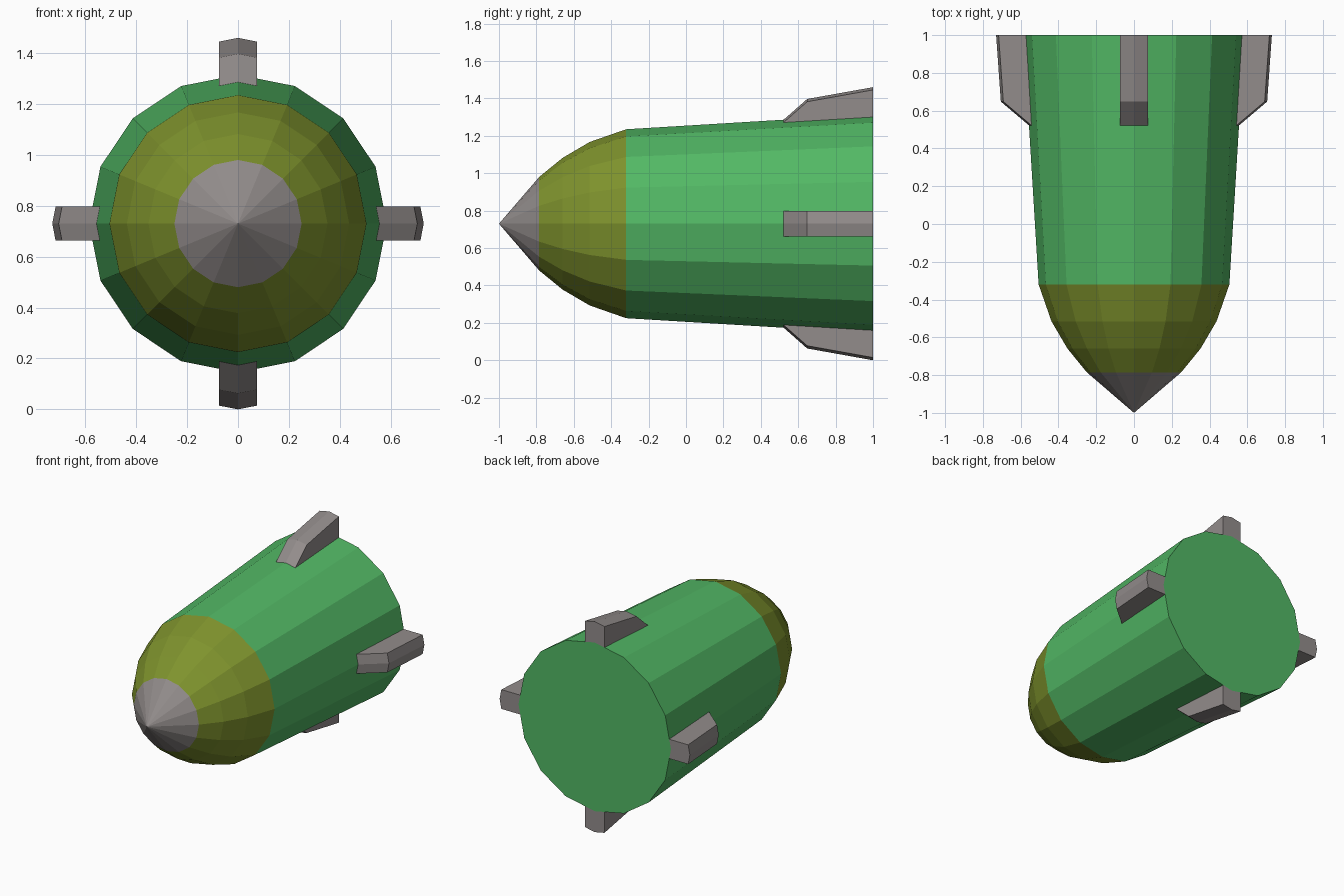
import bpy, bmesh, math

if "Cube" in bpy.data.objects:
    bpy.data.objects.remove(bpy.data.objects["Cube"])

SIDES = 16
CZ = 0.73  # height of the long axis


def material(name, rgb):
    m = bpy.data.materials.new(name)
    m.diffuse_color = (*rgb, 1)
    m.use_nodes = True
    m.node_tree.nodes["Principled BSDF"].inputs["Base Color"].default_value = m.diffuse_color
    return m


green = material("green", (0.085, 0.48, 0.13))
olive = material("olive", (0.21, 0.29, 0.026))
grey = material("warm grey", (0.29, 0.265, 0.26))


def finish(bm, name, mat):
    bmesh.ops.recalc_face_normals(bm, faces=bm.faces)
    me = bpy.data.meshes.new(name)
    bm.to_mesh(me)
    bm.free()
    me.materials.append(mat)
    ob = bpy.data.objects.new(name, me)
    bpy.context.collection.objects.link(ob)
    return ob


def lathe(name, profile, mat, cap=False):
    """Spin (y, radius) points around the long axis; radius 0 is a point."""
    bm = bmesh.new()
    rings = []
    for y, r in profile:
        n = SIDES if r > 0 else 1
        rings.append([bm.verts.new((r * math.cos(2 * math.pi * i / SIDES), y,
                                    CZ + r * math.sin(2 * math.pi * i / SIDES)))
                      for i in range(n)])
    for a, b in zip(rings, rings[1:]):
        for i in range(SIDES):
            j = (i + 1) % SIDES
            if len(a) == 1:
                bm.faces.new((a[0], b[i], b[j]))
            else:
                bm.faces.new((a[i], a[j], b[j], b[i]))
    ob_cap = rings[-1]
    if cap:
        bm.faces.new(ob_cap)
    # open shells: point the normals away from the axis
    ob = finish(bm, name, mat)
    me = ob.data
    p = me.polygons[0]
    if p.normal.x * p.center.x + p.normal.z * (p.center.z - CZ) < 0:
        me.flip_normals()
    return ob


# Nose, shoulder and tapered body
lathe("nose_tip", [(-1, 0), (-0.785, 0.25)], grey)
lathe("shoulder", [(-0.785, 0.25), (-0.66, 0.352), (-0.515, 0.437), (-0.32, 0.505)], olive)
lathe("body", [(-0.32, 0.505), (1, 0.585)], green, cap=True)


def body_radius(y):
    return 0.505 + 0.08 * (y + 0.32) / 1.32


def fin(name, turn, half, mid_r):
    """Ridged fin whose root lies flush on the two body facets below it."""
    rx, rz = math.cos(turn), math.sin(turn)
    drop = half * math.tan(math.pi / SIDES)
    bm = bmesh.new()

    def section(y, r):
        return [bm.verts.new((rx * (r - d) - rz * t, y, CZ + rz * (r - d) + rx * t))
                for t, d in ((-half, drop), (0, 0), (half, drop))]

    front = section(0.522, body_radius(0.522))
    root = section(1, body_radius(1))
    mid = section(0.648, mid_r)
    rear = section(1, 0.73)
    for a, b in ((front, mid), (mid, rear), (rear, root)):
        for i in (0, 1):
            bm.faces.new((a[i], a[i + 1], b[i + 1], b[i]))
    for i in (0, 2):
        bm.faces.new((front[i], mid[i], rear[i], root[i]))
    ob = finish(bm, name, grey)
    # first face is on the ridge: it must point outwards
    n = ob.data.polygons[0].normal
    if n.x * rx + n.z * rz < 0:
        ob.data.flip_normals()


# Four tail fins
fin("right_fin", 0, 0.067, 0.705)
fin("top_fin", math.pi / 2, 0.074, 0.667)
fin("left_fin", math.pi, 0.067, 0.705)
fin("bottom_fin", -math.pi / 2, 0.074, 0.667)
